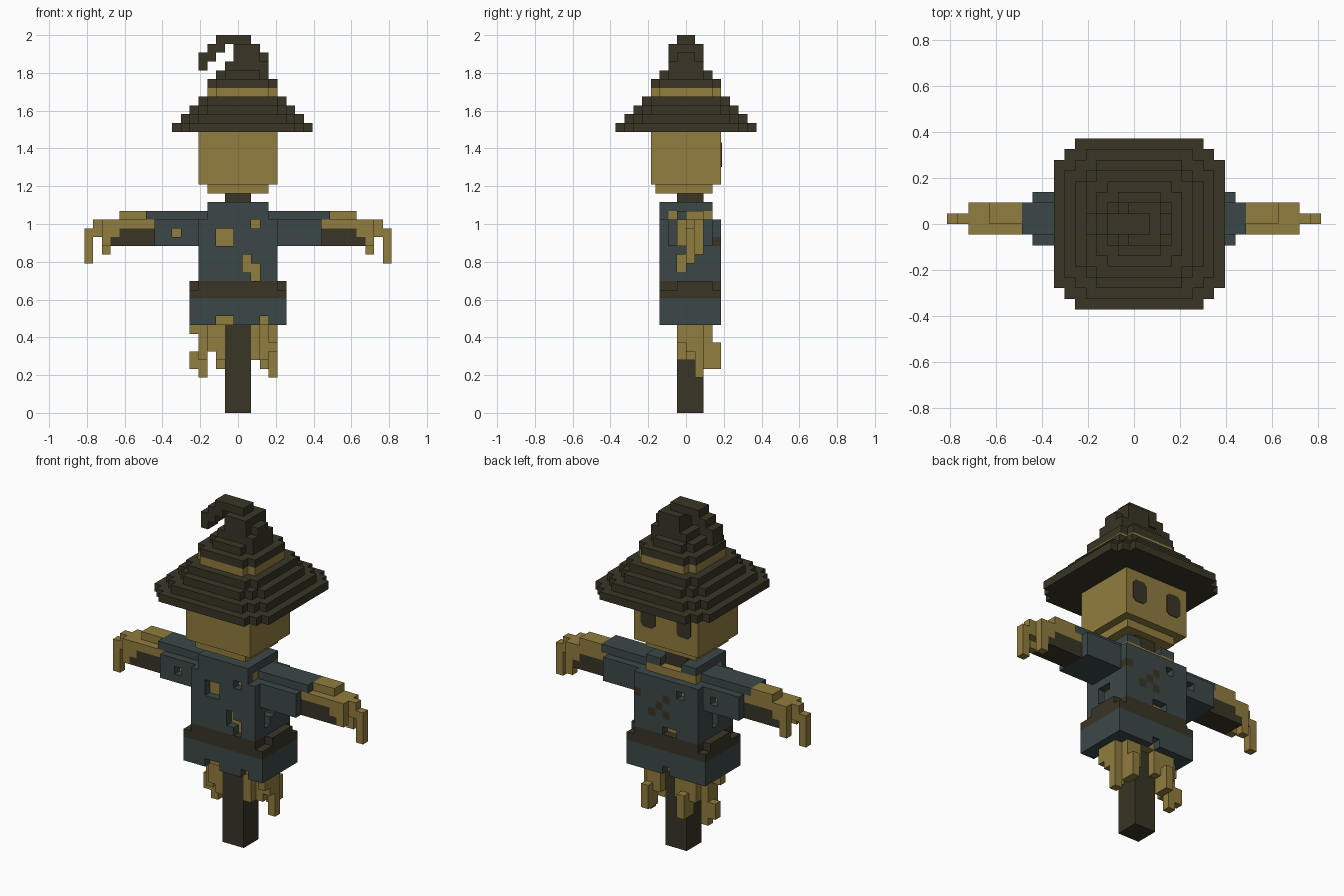
import bpy, bmesh
from mathutils import Vector

if "Cube" in bpy.data.objects:
    bpy.data.objects.remove(bpy.data.objects["Cube"])

V = 2 / 43                      # size of one block
cells = {}                      # (i, j, k) -> (part, colour)


def make_mat(name, rgb):
    m = bpy.data.materials.new(name)
    m.diffuse_color = (*rgb, 1)
    m.use_nodes = True
    m.node_tree.nodes["Principled BSDF"].inputs["Base Color"].default_value = m.diffuse_color
    return m


MATS = {
    "straw": make_mat("straw", (0.285, 0.205, 0.05)),
    "dark": make_mat("dark_brown", (0.041, 0.036, 0.019)),
    "cloth": make_mat("blue_grey_cloth", (0.045, 0.064, 0.066)),
}


def box(part, colour, x, y, z, mirror=False):
    """Fill a block range; part None carves it away."""
    for xr in ([x, (1 - x[1], 1 - x[0])] if mirror else [x]):
        for i in range(*xr):
            for j in range(*y):
                for k in range(*z):
                    if part is None:
                        cells.pop((i, j, k), None)
                    else:
                        cells[i, j, k] = (part, colour)


def rounded(part, colour, x, y, z, insets):
    """Layer with stepped corners."""
    for j in range(*y):
        d = min(j - y[0], y[1] - 1 - j)
        n = insets[d] if d < len(insets) else 0
        box(part, colour, (x[0] + n, x[1] - n), (j, j + 1), z)


# jacket
box("jacket", "cloth", (-4, 5), (-3, 4), (15, 22))
box("jacket", "cloth", (-3, 4), (-3, 3), (22, 24))
box("jacket", "cloth", (-5, 6), (-3, 4), (10, 13))
box("jacket", "cloth", (-3, 4), (-2, 3), (10, 11))
# sleeves
box("sleeves", "cloth", (5, 10), (-2, 3), (19, 22), True)
box("sleeves", "cloth", (4, 11), (-1, 2), (22, 23), True)
# stuffing core under the jacket
box("stuffing", "straw", (-3, 4), (-2, 3), (10, 23))
box("stuffing", "straw", (5, 10), (-1, 2), (20, 22), True)

# belt
box("belt", "dark", (-4, 5), (-3, 4), (14, 15))
box("belt", "dark", (-5, 6), (-3, 4), (13, 14))
box("belt", "dark", (5, 6), (-1, 3), (14, 15), True)

# torn holes in the front, back, sides and sleeves
for x, y, z in [((-2, 0), (-3, -2), (19, 21)), ((2, 3), (-3, -2), (21, 22)),
                ((1, 2), (-3, -2), (16, 18)), ((2, 3), (-3, -2), (15, 17)),
                ((-2, 0), (-3, -2), (10, 11)), ((3, 4), (-3, -2), (10, 11)),
                ((-2, -1), (3, 4), (20, 21)), ((-1, 1), (3, 4), (15, 16)),
                ((4, 5), (-1, 0), (16, 18)), ((4, 5), (0, 1), (17, 18)),
                ((-4, -3), (0, 1), (16, 18)),
                ((-7, -6), (-2, -1), (20, 21)), ((-6, -5), (2, 3), (20, 21)),
                ((-1, 2), (2, 3), (23, 24)), ((0, 1), (3, 4), (10, 11))]:
    box(None, None, x, y, z)

# diagonal stitches on the back
for i, k in [(2, 17), (1, 18), (0, 19), (0, 17), (4, 19)]:
    box("jacket", "dark", (i, i + 1), (3, 4), (k, k + 1))

# arm beam with straw cuffs and fingers
box("arm_beam", "dark", (10, 15), (-1, 2), (19, 21), True)
for x, y, z in [((10, 16), (-1, 2), (21, 22)), ((11, 14), (0, 2), (22, 23)),
                ((14, 16), (-1, 2), (20, 21)), ((15, 16), (-1, 0), (19, 20)),
                ((15, 16), (1, 2), (18, 20)), ((16, 17), (0, 1), (20, 22)),
                ((17, 18), (0, 1), (17, 21))]:
    box("straw_hands", "straw", x, y, z, True)

# straw strands hanging below the jacket: x, y, bottom, top
for i, j, lo, hi in [(-5, 0, 9, 10), (-5, 1, 5, 7), (-4, 0, 6, 10), (-4, 1, 4, 10),
                     (-3, -1, 7, 10), (-3, 1, 7, 10), (-2, -1, 6, 10), (-2, 2, 5, 10),
                     (-3, 2, 7, 10), (-1, 2, 7, 10), (-2, 3, 5, 8), (2, -1, 6, 10),
                     (2, 1, 6, 10), (3, 0, 6, 10), (3, 2, 5, 10), (3, 3, 5, 8),
                     (4, 0, 7, 10), (4, 1, 4, 10), (4, -1, 8, 10), (2, 2, 7, 10)]:
    box("straw_strands", "straw", (i, i + 1), (j, j + 1), (lo, hi))

# post and neck
box("post", "dark", (-1, 2), (-1, 2), (0, 25))

# hat brim, band and crown
rounded("hat", "dark", (-7, 9), (-8, 8), (32, 33), (2, 1))
rounded("hat", "dark", (-6, 8), (-7, 7), (33, 34), (2, 1))
rounded("hat", "dark", (-5, 7), (-6, 6), (34, 35), (2, 1))
rounded("hat", "dark", (-4, 6), (-5, 5), (35, 36), (1,))
rounded("hat_band", "straw", (-3, 5), (-4, 4), (36, 37), (1,))
rounded("hat", "dark", (-3, 5), (-4, 4), (37, 38), (1,))
rounded("hat", "dark", (-2, 4), (-3, 3), (38, 39), (1,))
box("hat", "dark", (-1, 4), (-2, 2), (39, 40))
box("hat", "dark", (0, 4), (-1, 1), (40, 41))
box("hat", "dark", (0, 3), (-2, 2), (40, 42))
# curled hat tip
for x, z in [((-2, 2), (42, 43)), ((-3, -1), (41, 42)),
             ((-4, -2), (40, 41)), ((-4, -3), (39, 40))]:
    box("hat", "dark", x, (-1, 1), z)


def build(part):
    """Skin the visible sides of one part's blocks."""
    bm = bmesh.new()
    names = list(MATS)
    for (i, j, k), (p, colour) in cells.items():
        if p != part:
            continue
        c = Vector((i, j - 0.0 + 0.5, k + 0.5))
        for axis in range(3):
            for s in (-1, 1):
                n = [0, 0, 0]
                n[axis] = s
                if (i + n[0], j + n[1], k + n[2]) in cells:
                    continue
                u, w = Vector((0, 0, 0)), Vector((0, 0, 0))
                u[(axis + 1) % 3] = 0.5
                w[(axis + 2) % 3] = 0.5 * s
                m = c + Vector(n) * 0.5
                f = bm.faces.new([bm.verts.new((m + a * u + b * w) * V)
                                  for a, b in ((-1, -1), (1, -1), (1, 1), (-1, 1))])
                f.material_index = names.index(colour)
    bmesh.ops.remove_doubles(bm, verts=bm.verts, dist=1e-4)
    finish(bm, part, MATS.values())


def finish(bm, name, mats):
    me = bpy.data.meshes.new(name)
    bm.to_mesh(me)
    bm.free()
    for m in mats:
        me.materials.append(m)
    ob = bpy.data.objects.new(name, me)
    bpy.context.collection.objects.link(ob)


for part in sorted({p for p, _ in cells.values()}):
    build(part)


def block(name, mat, lo, hi):
    bm = bmesh.new()
    bmesh.ops.create_cube(bm, size=1)
    for v in bm.verts:
        v.co = [(lo[a] if v.co[a] < 0 else hi[a]) * V for a in range(3)]
    finish(bm, name, [mat])


# head and chin
block("head", MATS["straw"], (-4.5, -4, 26), (4.5, 4, 32))
block("chin", MATS["straw"], (-3.5, -3.5, 25), (3.5, 3, 26))

# eyes: thin plates with clipped corners on the back face
for side, name in ((-1, "left_eye"), (1, "right_eye")):
    bm = bmesh.new()
    pts = [(1.5, 28.4), (1.9, 28), (3.1, 28), (3.5, 28.4),
           (3.5, 30.4), (3.1, 30.8), (1.9, 30.8), (1.5, 30.4)]
    f = bm.faces.new([bm.verts.new((side * x * V, 4 * V, z * V)) for x, z in pts])
    ext = bmesh.ops.extrude_face_region(bm, geom=[f])
    for v in ext["geom"]:
        if isinstance(v, bmesh.types.BMVert):
            v.co.y += 0.004
    bmesh.ops.recalc_face_normals(bm, faces=bm.faces)
    finish(bm, name, [MATS["dark"]])
